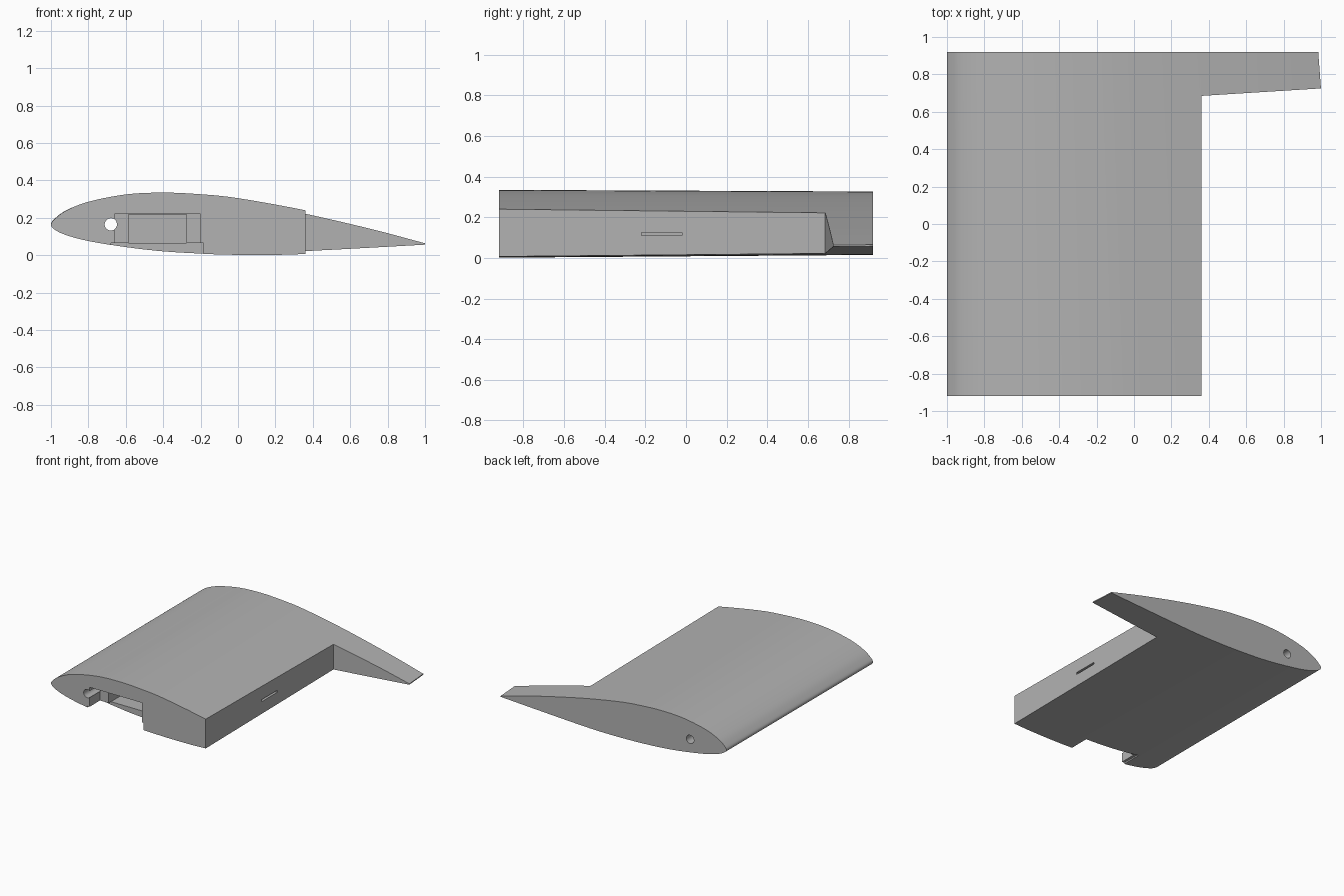
import bpy
import bmesh
import math
from mathutils import Vector

cube = bpy.data.objects.get("Cube")
if cube:
    bpy.data.objects.remove(cube, do_unlink=True)

SPAN = 0.92          # half span along y
CHORD = 2.123        # chord at the front end
HINGE_X = 0.36       # rear wall of the main box
FRONT = -SPAN

grey = bpy.data.materials.new("plain grey")
grey.use_nodes = True
grey.diffuse_color = (0.45, 0.45, 0.45, 1)
grey.node_tree.nodes["Principled BSDF"].inputs["Base Color"].default_value = (0.45, 0.45, 0.45, 1)


def smooth_curve(points, steps=5):
    """Catmull-Rom curve through the points."""
    p = [Vector(q) for q in points]
    p = [2 * p[0] - p[1]] + p + [2 * p[-1] - p[-2]]
    out = []
    for a, b, c, d in zip(p, p[1:], p[2:], p[3:]):
        for i in range(steps):
            t = i / steps
            out.append(0.5 * (2 * b + (c - a) * t + (2 * a - 5 * b + 4 * c - d) * t ** 2
                              + (3 * b - a - 3 * c + d) * t ** 3))
    return out + [p[-2]]


def loft(name, ring_a, ring_b):
    """Closed solid between two matching rings."""
    bm = bmesh.new()
    a = [bm.verts.new(v) for v in ring_a]
    b = [bm.verts.new(v) for v in ring_b]
    n = len(a)
    for i in range(n):
        j = (i + 1) % n
        bm.faces.new((a[i], a[j], b[j], b[i]))
    bm.faces.new(a[::-1])
    bm.faces.new(b)
    bmesh.ops.recalc_face_normals(bm, faces=bm.faces)
    mesh = bpy.data.meshes.new(name)
    bm.to_mesh(mesh)
    bm.free()
    obj = bpy.data.objects.new(name, mesh)
    bpy.context.collection.objects.link(obj)
    mesh.materials.append(grey)
    return obj


def box(name, x0, x1, y0, y1, z0, z1):
    ring = [(x0, y0), (x1, y0), (x1, y1), (x0, y1)]
    return loft(name, [(x, y, z0) for x, y in ring], [(x, y, z1) for x, y in ring])


def cut(target, cutter):
    cutter.hide_render = True
    bpy.context.view_layer.objects.active = target
    mod = target.modifiers.new("cut", 'BOOLEAN')
    mod.operation = 'DIFFERENCE'
    mod.solver = 'EXACT'
    mod.object = cutter
    bpy.ops.object.modifier_apply(modifier=mod.name)
    bpy.data.objects.remove(cutter, do_unlink=True)


# Aerofoil section, trailing edge over the top, round the nose, back below
section = smooth_curve([
    (1.123, 0.055), (0.8, 0.14), (0.36, 0.24), (0, 0.305), (-0.2, 0.326),
    (-0.4, 0.335), (-0.6, 0.325), (-0.8, 0.286), (-0.92, 0.238), (-0.98, 0.193),
    (-1, 0.163), (-0.98, 0.137), (-0.92, 0.108), (-0.8, 0.076), (-0.6, 0.043),
    (-0.4, 0.02), (-0.2, 0.008), (0, 0.002), (0.2, 0.002), (0.36, 0.007),
    (0.7, 0.024), (1.123, 0.047)])


def section_at(y):
    """Section shrunk towards the nose by the spanwise taper."""
    s = 1 - 0.075 * (y + SPAN) / CHORD
    return [(-1 + (x + 1) * s, y, 0.21 + (z - 0.21) * s) for x, z in section]


wing = loft("wing_panel", section_at(-SPAN), section_at(SPAN))

# Cut away the trailing edge ahead of the rear tab
footprint = [(HINGE_X, -1.1), (1.4, -1.1), (1.4, 0.75), (HINGE_X, 0.685)]
cut(wing, loft("flap_cutter", [(x, y, -0.3) for x, y in footprint],
               [(x, y, 0.6) for x, y in footprint]))

# Rod hole through the whole span
angles = [i * math.tau / 32 for i in range(32)]
hole = [(-0.68 + 0.033 * math.cos(a), 0.165 + 0.033 * math.sin(a)) for a in angles]
cut(wing, loft("rod_cutter", [(x, -1.1, z) for x, z in hole], [(x, 1.1, z) for x, z in hole]))

# Motor bay: open notch below, shallow shoulders, deeper middle
cut(wing, box("notch_cutter", -0.68, -0.185, -1.1, FRONT + 0.16, -0.2, 0.066))
cut(wing, box("shoulder_cutter", -0.66, -0.2, -1.1, FRONT + 0.13, 0.06, 0.22))
cut(wing, box("bay_cutter", -0.585, -0.275, -1.1, FRONT + 0.36, 0.065, 0.219))

# Slot in the rear wall
cut(wing, box("slot_cutter", HINGE_X - 0.15, HINGE_X + 0.1, -0.22, -0.02, 0.11, 0.126))

bpy.ops.object.select_all(action='DESELECT')
wing.select_set(True)
bpy.context.view_layer.objects.active = wing
bpy.ops.object.shade_smooth_by_angle(angle=math.radians(25))
